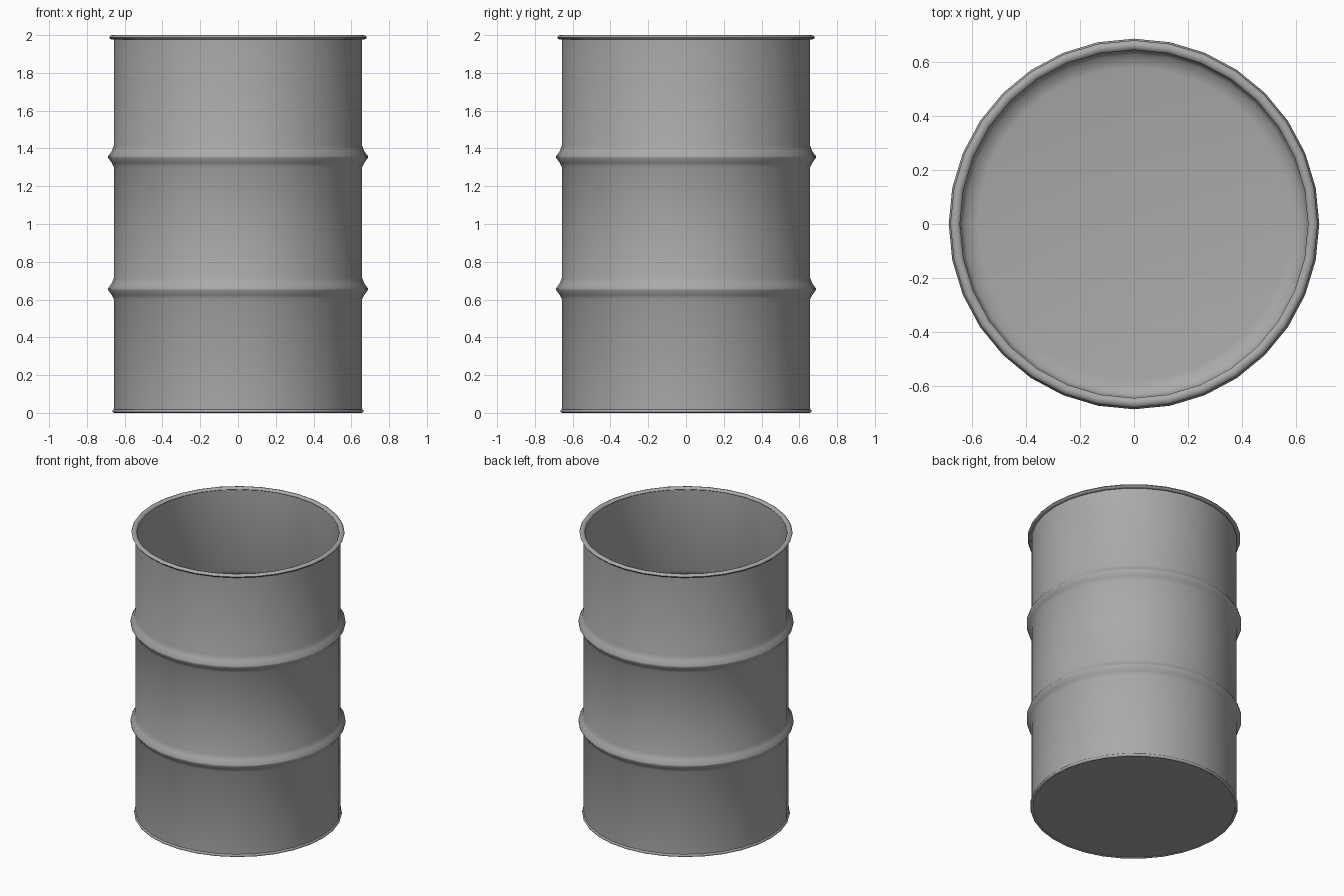
import bpy, bmesh, math

cube = bpy.data.objects.get("Cube")
if cube:
    bpy.data.objects.remove(cube, do_unlink=True)

SIDES = 32
WALL = 0.657        # outer wall radius
THICK = 0.01        # sheet metal thickness
RIBS = (0.655, 1.355)

steel = bpy.data.materials.new("grey_steel")
steel.use_nodes = True
colour = (0.4, 0.4, 0.4, 1)
steel.diffuse_color = colour
steel.node_tree.nodes["Principled BSDF"].inputs["Base Color"].default_value = colour


def lathe(name, profile, closed=False):
    """Turn a profile of (radius, height) points around the z axis."""
    bm = bmesh.new()
    rings = []
    for r, z in profile:
        if r == 0:
            rings.append([bm.verts.new((0, 0, z))] * SIDES)
        else:
            angles = [2 * math.pi * i / SIDES for i in range(SIDES)]
            rings.append([bm.verts.new((r * math.cos(a), r * math.sin(a), z)) for a in angles])
    pairs = list(zip(rings, rings[1:]))
    if closed:
        pairs.append((rings[-1], rings[0]))
    for low, high in pairs:
        for i in range(SIDES):
            j = (i + 1) % SIDES
            corners = dict.fromkeys((low[i], low[j], high[j], high[i]))
            bm.faces.new(list(corners))
    bmesh.ops.recalc_face_normals(bm, faces=bm.faces)
    mesh = bpy.data.meshes.new(name)
    bm.to_mesh(mesh)
    bm.free()
    mesh.materials.append(steel)
    obj = bpy.data.objects.new(name, mesh)
    bpy.context.collection.objects.link(obj)
    bpy.ops.object.select_all(action='DESELECT')
    obj.select_set(True)
    bpy.context.view_layer.objects.active = obj
    bpy.ops.object.shade_smooth_by_angle(angle=math.radians(50))
    return obj


# Wall line with two pressed ribs
wall = [(WALL, 0.02)]
for z in RIBS:
    wall += [(WALL, z - 0.055), (WALL + 0.012, z - 0.03), (WALL + 0.031, z - 0.005),
             (WALL + 0.031, z + 0.005), (WALL + 0.012, z + 0.03), (WALL, z + 0.06)]
wall.append((WALL, 1.985))

# Open drum body: underside, outer wall, inner wall, floor
inner = [(r - THICK, z) for r, z in reversed(wall[1:])]
floor = [(WALL - THICK, 0.06), (0.63, 0.03), (0.58, 0.02), (0, 0.02)]
lathe("drum_body", [(0, 0.004), (WALL, 0.004)] + wall + inner + floor)


# Rolled rims at the top and the bottom
def rim(name, centre, height, half_width, half_height):
    steps = [2 * math.pi * k / 8 for k in range(8)]
    lathe(name, [(centre + half_width * math.cos(a), height + half_height * math.sin(a))
                 for a in steps], closed=True)


rim("top_rim", 0.664, 1.988, 0.018, 0.012)
rim("bottom_rim", 0.655, 0.01, 0.01, 0.01)
